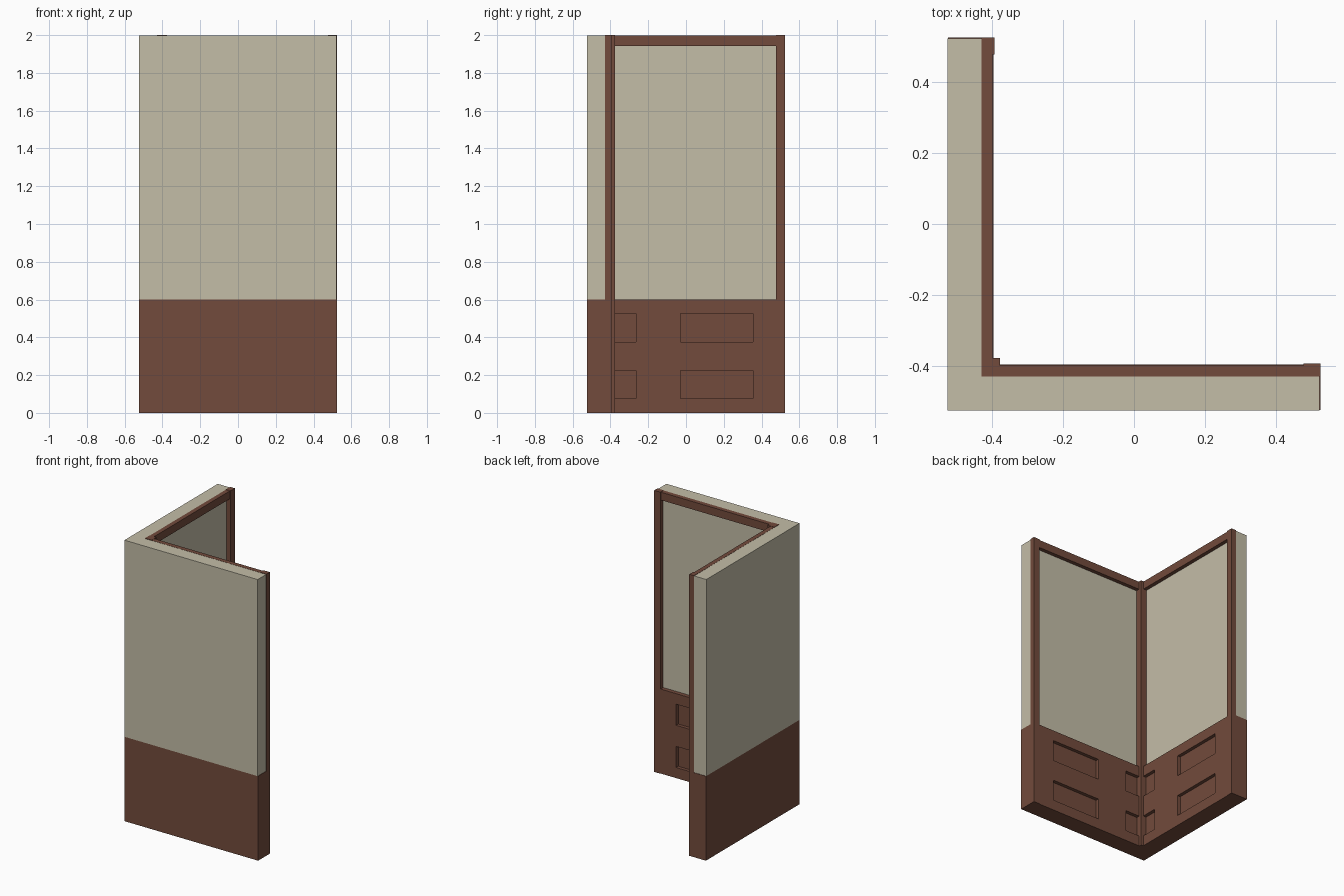
import bpy, bmesh

if "Cube" in bpy.data.objects:
    bpy.data.objects.remove(bpy.data.objects["Cube"])

def material(name, rgb):
    m = bpy.data.materials.new(name)
    m.diffuse_color = (*rgb, 1)
    m.use_nodes = True
    m.node_tree.nodes["Principled BSDF"].inputs["Base Color"].default_value = m.diffuse_color
    return m

WOOD = material("brown_wood", (0.17, 0.07, 0.045))
PLASTER = material("cream_plaster", (0.55, 0.51, 0.39))

def add_object(name, bm, mat):
    bmesh.ops.recalc_face_normals(bm, faces=bm.faces)
    me = bpy.data.meshes.new(name)
    bm.to_mesh(me)
    bm.free()
    me.materials.append(mat)
    ob = bpy.data.objects.new(name, me)
    bpy.context.collection.objects.link(ob)
    return ob

def prism(name, outline, z0, z1, mat, bm=None):
    target = bm or bmesh.new()
    face = target.faces.new([target.verts.new((x, y, z0)) for x, y in outline])
    ext = bmesh.ops.extrude_face_region(target, geom=[face], use_keep_orig=True)
    top = [v for v in ext["geom"] if isinstance(v, bmesh.types.BMVert)]
    bmesh.ops.translate(target, verts=top, vec=(0, 0, z1 - z0))
    return None if bm else add_object(name, target, mat)

def rect(x0, x1, y0, y1):
    return [(x0, y0), (x1, y0), (x1, y1), (x0, y1)]

def corner(outer, inner, end):
    return [(outer, outer), (end, outer), (end, inner), (inner, inner), (inner, end), (outer, end)]

def both_walls(name, a0, a1, d0, d1, z0, z1, mat):
    # a runs along the wall, d is the position across its thickness
    prism(name + "_front_wall", rect(a0, a1, d0, d1), z0, z1, mat)
    prism(name + "_left_wall", rect(d0, d1, a0, a1), z0, z1, mat)

# L-shaped plaster wall above the wainscot
prism("plaster_wall", corner(-0.525, -0.425, 0.522), 0.6, 1.997, PLASTER)

# Solid wooden wainscot
wainscot = prism("wainscot", corner(-0.524, -0.396, 0.525), 0, 0.6, WOOD)

# Recessed panels cut into the inner faces
cut = bmesh.new()
for z0 in (0.075, 0.375):
    for a0, a1 in ((-0.385, -0.265), (-0.028, 0.355)):
        prism("", rect(a0, a1, -0.42, -0.386), z0, z0 + 0.15, WOOD, cut)
        prism("", rect(-0.42, -0.386, a0, a1), z0, z0 + 0.15, WOOD, cut)
# keep the two corner cutters clear of each other
cutter = add_object("panel_cutter", cut, WOOD)
cutter.hide_render = True
mod = wainscot.modifiers.new("panels", "BOOLEAN")
mod.operation = "DIFFERENCE"
mod.solver = "EXACT"
mod.use_self = True
mod.object = cutter
bpy.context.view_layer.objects.active = wainscot
wainscot.select_set(True)
bpy.ops.object.modifier_apply(modifier=mod.name)
bpy.data.objects.remove(cutter)

# Corner post, end posts and top rails framing the plaster
prism("corner_post", rect(-0.43, -0.377, -0.43, -0.377), 0, 2, WOOD)
both_walls("end_post", 0.477, 0.525, -0.43, -0.393, 0, 2, WOOD)
both_walls("top_rail", -0.4, 0.5, -0.43, -0.398, 1.942, 1.998, WOOD)
